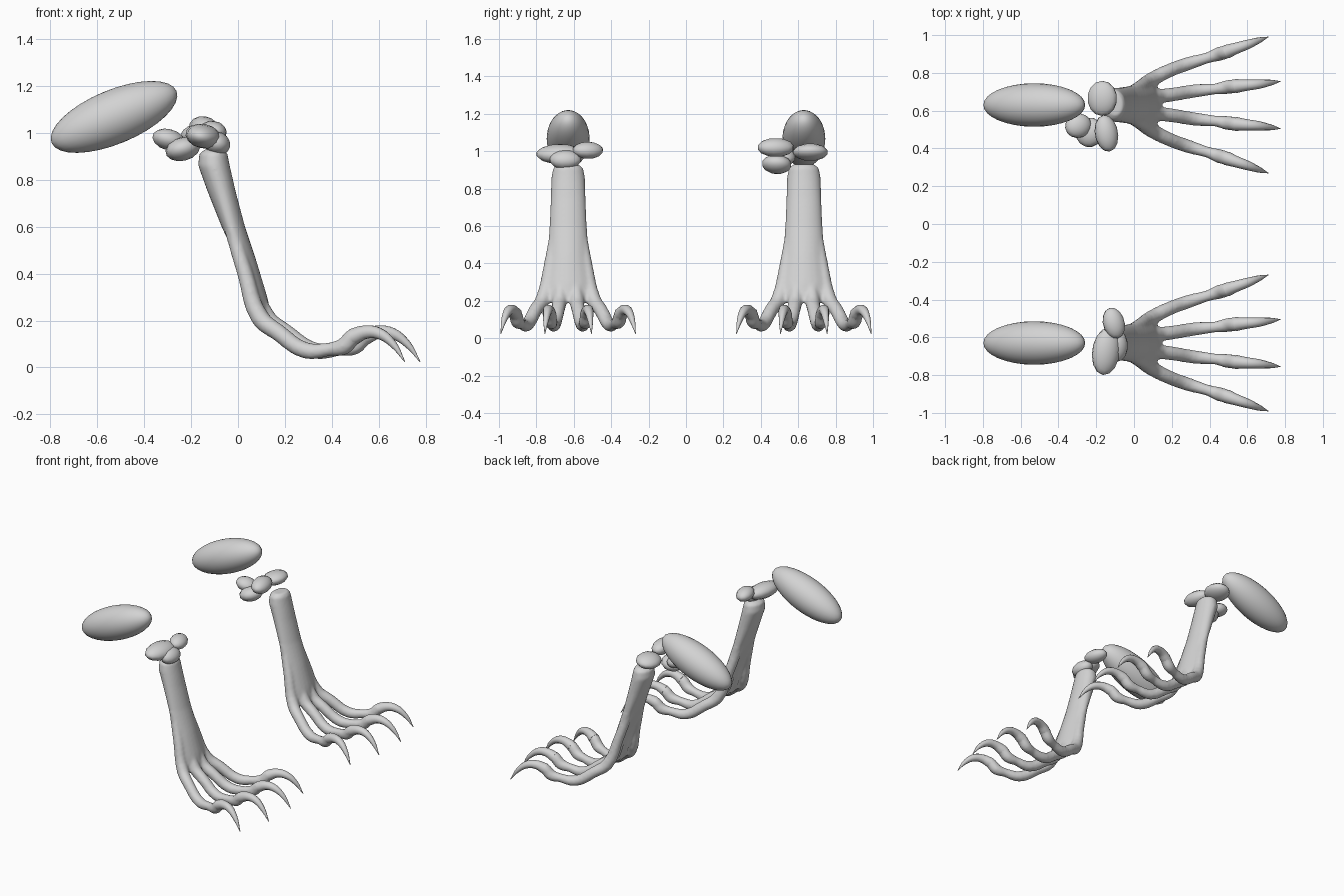
import bpy
import bmesh
from math import cos, sin, pi, radians

cube = bpy.data.objects.get("Cube")
if cube:
    bpy.data.objects.remove(cube)

GREY = (0.65, 0.65, 0.65, 1)
grey = bpy.data.materials.new("plain grey")
grey.use_nodes = True
grey.diffuse_color = GREY
grey.node_tree.nodes["Principled BSDF"].inputs["Base Color"].default_value = GREY


def add_object(name, data):
    obj = bpy.data.objects.new(name, data)
    bpy.context.collection.objects.link(obj)
    data.materials.append(grey)
    return obj


def select(objs):
    bpy.ops.object.select_all(action='DESELECT')
    for o in objs:
        o.select_set(True)
    bpy.context.view_layer.objects.active = objs[0]


def tube(name, points):
    """Tapered round tube through (x, y, z, radius) points."""
    curve = bpy.data.curves.new(name, 'CURVE')
    curve.dimensions = '3D'
    curve.bevel_depth = 1
    curve.bevel_resolution = 3
    curve.resolution_u = 4
    curve.use_fill_caps = True
    spline = curve.splines.new('BEZIER')
    spline.bezier_points.add(len(points) - 1)
    for bp, (x, y, z, r) in zip(spline.bezier_points, points):
        bp.co = (x, y, z)
        bp.radius = r
        bp.handle_left_type = bp.handle_right_type = 'AUTO'
    obj = add_object(name, curve)
    select([obj])
    bpy.ops.object.convert(target='MESH')
    obj = bpy.context.object
    for p in obj.data.polygons:
        p.use_smooth = True
    return obj


def ellipsoid(name, center, radii, tilt=0, turn=0, sides=14):
    bm = bmesh.new()
    bmesh.ops.create_uvsphere(bm, u_segments=sides, v_segments=sides // 2, radius=1)
    for f in bm.faces:
        f.smooth = True
    mesh = bpy.data.meshes.new(name)
    bm.to_mesh(mesh)
    bm.free()
    obj = add_object(name, mesh)
    obj.location, obj.scale = center, radii
    obj.rotation_euler = (0, radians(tilt), radians(turn))


# Shank sections: height, back x, front x, half width, backward bend of the sides
SHANK = [(0.93, -0.14, -0.06, 0.055, 0), (0.91, -0.165, -0.045, 0.08, 0),
         (0.86, -0.17, -0.035, 0.09, 0), (0.75, -0.13, -0.01, 0.093, 0),
         (0.6, -0.07, 0.03, 0.10, 0.01), (0.45, 0.0, 0.08, 0.112, 0.025),
         (0.3, 0.06, 0.125, 0.135, 0.035), (0.19, 0.09, 0.15, 0.15, 0.035)]


def shank(cy):
    bm = bmesh.new()
    rings = []
    for z, back, front, half, bend in SHANK:
        ring = []
        for i in range(24):
            a = 2 * pi * i / 24
            x = (back + front) / 2 + (front - back) / 2 * cos(a) - bend * sin(a) ** 2
            ring.append(bm.verts.new((x, cy + half * sin(a), z)))
        rings.append(ring)
    for low, high in zip(rings[1:], rings):
        for i in range(24):
            j = (i + 1) % 24
            bm.faces.new((low[i], low[j], high[j], high[i]))
    bm.faces.new(rings[0])
    bm.faces.new(rings[-1][::-1])
    bmesh.ops.recalc_face_normals(bm, faces=bm.faces)
    mesh = bpy.data.meshes.new("shank")
    bm.to_mesh(mesh)
    bm.free()
    return add_object("shank", mesh)


# Toe path: x, outer offset, inner offset, z, radius
TOE = [(-0.03, 0.06, 0.02, 0.6, 0.032), (0.03, 0.095, 0.033, 0.4, 0.034),
       (0.095, 0.135, 0.045, 0.21, 0.04), (0.17, 0.175, 0.055, 0.15, 0.037),
       (0.29, 0.22, 0.075, 0.072, 0.036), (0.39, 0.25, 0.085, 0.078, 0.029),
       (0.45, 0.27, 0.095, 0.09, 0.038), (0.49, 0.282, 0.1, 0.13, 0.037),
       (0.54, 0.30, 0.105, 0.15, 0.03), (0.6, 0.32, 0.11, 0.145, 0.025),
       (0.66, 0.342, 0.118, 0.1, 0.016), (0.71, 0.36, 0.125, 0.025, 0.002)]


def toe_path(cy, side, inner):
    pts = []
    for i, (x, outer_y, inner_y, z, r) in enumerate(TOE):
        if inner:
            x += 0.02 + 0.045 * i / 11
        pts.append((x, cy + side * (inner_y if inner else outer_y), z, r))
    return pts


def leg(label, cy):
    parts = [shank(cy)]
    for side in (-1, 1):
        for inner in (False, True):
            path = toe_path(cy, side, inner)
            parts.append(tube("toe", path[:9]))
            tube(label + "_claw", path[7:])
    # Fuse shank and toes into one skin
    select(parts)
    bpy.ops.object.join()
    foot = bpy.context.object
    foot.name = label + "_shank_and_toes"
    skin = foot.modifiers.new("skin", 'REMESH')
    skin.mode = 'VOXEL'
    skin.voxel_size = 0.009
    skin.use_smooth_shade = True
    relax = foot.modifiers.new("relax", 'SMOOTH')
    relax.factor = 0.5
    relax.iterations = 5
    # Thigh
    ellipsoid(label + "_thigh", (-0.528, cy, 1.067), (0.288, 0.115, 0.115), -22.5, sides=32)


leg("right", -0.63)
leg("left", 0.63)

# Knee lumps, different on each leg
ellipsoid("right_knee_outer", (-0.148, -0.675, 0.985), (0.075, 0.128, 0.052), 12, -8)
ellipsoid("right_knee_inner", (-0.107, -0.525, 1.005), (0.058, 0.085, 0.045), 10, 15)
ellipsoid("right_knee_lower", (-0.09, -0.645, 0.955), (0.06, 0.085, 0.05), 25)
ellipsoid("left_knee_outer", (-0.168, 0.665, 0.995), (0.08, 0.095, 0.045), -10)
ellipsoid("left_knee_inner", (-0.146, 0.48, 1.02), (0.062, 0.1, 0.05), 10, 10)
ellipsoid("left_knee_back", (-0.295, 0.52, 0.97), (0.072, 0.065, 0.045), 15, 20)
ellipsoid("left_knee_lower", (-0.235, 0.485, 0.93), (0.075, 0.08, 0.05), -15, -15)
